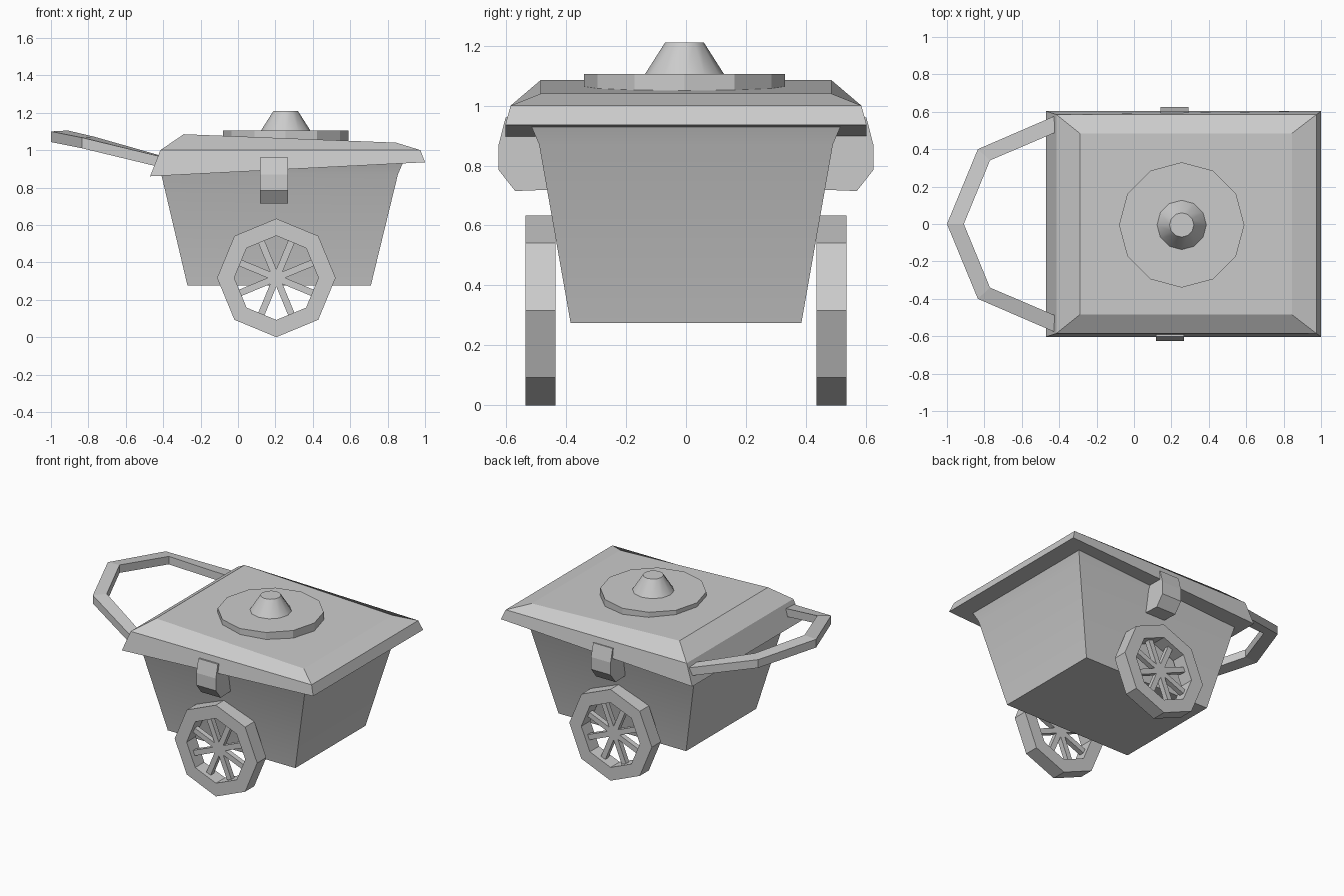
import bpy, bmesh
from math import cos, sin, pi, radians
from mathutils import Matrix, Vector

cube = bpy.data.objects.get("Cube")
if cube:
    bpy.data.objects.remove(cube, do_unlink=True)

GREY = 0.6
grey = bpy.data.materials.new("plain grey")
grey.use_nodes = True
grey.diffuse_color = (GREY, GREY, GREY, 1)
grey.node_tree.nodes["Principled BSDF"].inputs["Base Color"].default_value = (GREY, GREY, GREY, 1)


def finish(name, bm, smooth=False):
    bmesh.ops.recalc_face_normals(bm, faces=bm.faces)
    mesh = bpy.data.meshes.new(name)
    bm.to_mesh(mesh)
    bm.free()
    mesh.materials.append(grey)
    obj = bpy.data.objects.new(name, mesh)
    bpy.context.collection.objects.link(obj)
    if smooth:
        bpy.ops.object.select_all(action='DESELECT')
        obj.select_set(True)
        bpy.context.view_layer.objects.active = obj
        bpy.ops.object.shade_smooth_by_angle(angle=radians(35))
    return obj


def loft(bm, rings, closed=False):
    """Bridge rings of points; cap the ends unless the loop is closed."""
    loops = [[bm.verts.new(p) for p in ring] for ring in rings]
    pairs = list(zip(loops, loops[1:]))
    if closed:
        pairs.append((loops[-1], loops[0]))
    else:
        bm.faces.new(loops[0])
        bm.faces.new(loops[-1])
    for a, b in pairs:
        for i in range(len(a)):
            j = (i + 1) % len(a)
            bm.faces.new((a[i], a[j], b[j], b[i]))


def rect(x0, x1, y, z0, z1):
    """Rectangle whose height runs from z0 at x0 to z1 at x1."""
    return [(x0, -y, z0), (x1, -y, z1), (x1, y, z1), (x0, y, z0)]


def circle(x, y, z, r, n):
    return [(x + r * cos(2 * pi * i / n), y + r * sin(2 * pi * i / n), z) for i in range(n)]


# Tapered tub with a slight flare under the lid
bm = bmesh.new()
loft(bm, [rect(-.27, .71, .385, .275, .275),
          rect(-.41, .855, .49, .87, .87),
          rect(-.425, .885, .52, .94, .94)])
finish("tub", bm, True)

# Sloping lid with bevelled rim
bm = bmesh.new()
loft(bm, [rect(-.47, 1.0, .603, .86, .935),
          rect(-.415, .975, .585, 1.0, 1.0),
          rect(-.29, .845, .485, 1.085, 1.04)])
finish("lid", bm)

# Round plate and knob
bm = bmesh.new()
loft(bm, [circle(.255, -.005, z, .335, 12) for z in (1.04, 1.105)])
finish("lid_plate", bm)
bm = bmesh.new()
loft(bm, [circle(.255, -.005, 1.10, .135, 12), circle(.255, -.005, 1.21, .065, 12)])
finish("lid_knob", bm, True)

# Angular push handle, mirrored about the middle
half = [(-.40, .588, -.40, .498, .962), (-.835, .40, -.77, .34, 1.067)]
path = half + [(-1.0, 0, -.91, 0, 1.1)] + [(a, -b, c, -d, z) for a, b, c, d, z in reversed(half)]
bm = bmesh.new()
loft(bm, [[(a, b, z), (c, d, z + .005), (c, d, z - .05), (a, b, z - .057)]
          for a, b, c, d, z in path])
finish("push_handle", bm)

# Side clasps and wheels
CLASP = [(.58, .96), (.602, .96), (.625, .87), (.625, .785), (.57, .715), (.44, .72), (.48, .92)]
WHEEL = Vector((.205, 0, .317))
for side, tag, shift in ((-1, "front", 0), (1, "back", .025)):
    bm = bmesh.new()
    loft(bm, [[(x + shift, side * y, z) for y, z in CLASP] for x in (.117, .267)])
    finish(tag + "_clasp", bm)

    # Eight-sided rim
    bm = bmesh.new()
    section = ((.317, .435), (.317, .535), (.225, .535), (.225, .435))
    loft(bm, [[(WHEEL.x + r * sin(k * pi / 4), side * y, WHEEL.z + r * cos(k * pi / 4))
               for r, y in section] for k in range(8)], closed=True)
    finish(tag + "_wheel_rim", bm)

    # Four bars crossing the centre make eight spokes
    bm = bmesh.new()
    for k in range(4):
        place = (Matrix.Translation(WHEEL + Vector((0, side * .485, 0)))
                 @ Matrix.Rotation(pi / 8 + k * pi / 4, 4, 'Y')
                 @ Matrix.Diagonal((.43, .035, .036, 1)))
        bmesh.ops.create_cube(bm, size=1, matrix=place)
    finish(tag + "_wheel_spokes", bm)
